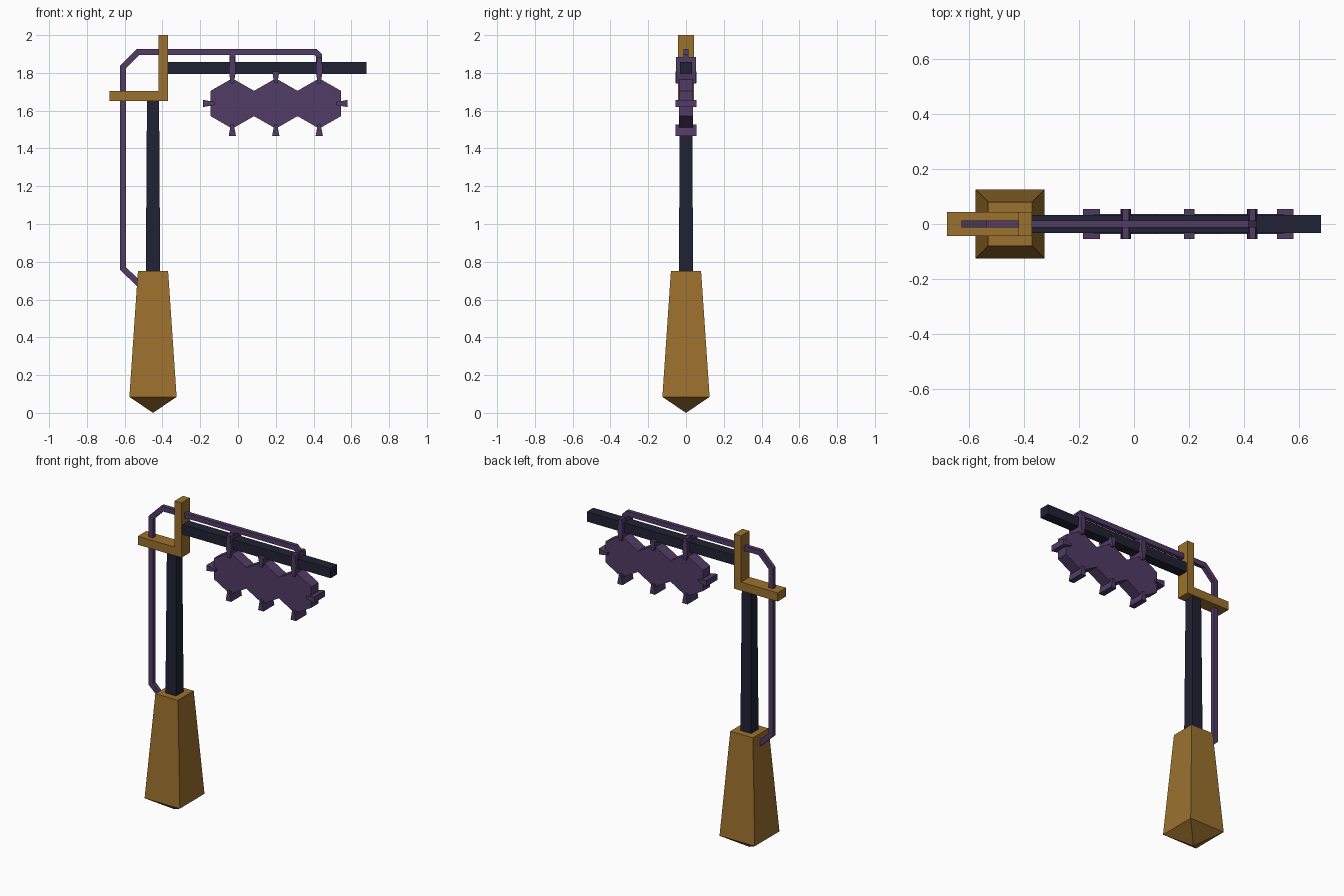
import bpy, bmesh
from mathutils import Vector

if "Cube" in bpy.data.objects:
    bpy.data.objects.remove(bpy.data.objects["Cube"])


def material(name, rgb):
    m = bpy.data.materials.new(name)
    m.diffuse_color = (*rgb, 1)
    m.use_nodes = True
    m.node_tree.nodes["Principled BSDF"].inputs["Base Color"].default_value = m.diffuse_color
    return m


GOLD = material("ochre wood", (0.33, 0.165, 0.027))
NAVY = material("dark navy", (0.015, 0.016, 0.034))
PURPLE = material("muted purple", (0.083, 0.045, 0.132))


def finish(name, bm, mat):
    bmesh.ops.recalc_face_normals(bm, faces=bm.faces)
    me = bpy.data.meshes.new(name)
    bm.to_mesh(me)
    bm.free()
    me.materials.append(mat)
    ob = bpy.data.objects.new(name, me)
    bpy.context.collection.objects.link(ob)
    return ob


def plate(name, outline, half_y, mat):
    """Extrude an x/z outline symmetrically in y."""
    bm = bmesh.new()
    f = bm.faces.new([bm.verts.new((x, -half_y, z)) for x, z in outline])
    r = bmesh.ops.extrude_face_region(bm, geom=[f])
    vs = [g for g in r["geom"] if isinstance(g, bmesh.types.BMVert)]
    bmesh.ops.translate(bm, verts=vs, vec=(0, 2 * half_y, 0))
    return finish(name, bm, mat)


def tower(name, centre, sections, mat, tip=None):
    """Stack square sections (z, half width), with an optional point below."""
    bm = bmesh.new()
    rings = [[bm.verts.new((centre + sx * h, sy * h, z))
              for sx, sy in ((-1, -1), (1, -1), (1, 1), (-1, 1))] for z, h in sections]
    for a, b in zip(rings, rings[1:]):
        for i in range(4):
            j = (i + 1) % 4
            bm.faces.new((a[i], a[j], b[j], b[i]))
    bm.faces.new(rings[-1])
    if tip is None:
        bm.faces.new(rings[0])
    else:
        t = bm.verts.new((centre, 0, tip))
        for i in range(4):
            bm.faces.new((rings[0][i], rings[0][(i + 1) % 4], t))
    return finish(name, bm, mat)


def mitred(path, w):
    """Outline of a constant-width strip along an x/z path."""
    pts = [Vector(p) for p in path]
    dirs = [(b - a).normalized() for a, b in zip(pts, pts[1:])]
    left, right = [], []
    for i, p in enumerate(pts):
        a, b = dirs[max(i - 1, 0)], dirs[min(i, len(dirs) - 1)]
        na, nb = Vector((-a.y, a.x)), Vector((-b.y, b.x))
        n = (na + nb).normalized()
        n *= w / n.dot(na)
        left.append(p + n)
        right.append(p - n)
    return left + right[::-1]


# Post: tapered foot with pointed underside, and slim pole
PX = -0.45
tower("foot", PX, [(0.085, 0.125), (0.75, 0.08)], GOLD, tip=0.0)
tower("pole", PX, [(0.74, 0.038), (1.66, 0.032)], NAVY)

# L-shaped bracket on top of the pole
plate("corner_bracket", [(-0.68, 1.65), (-0.37, 1.65), (-0.37, 2.0), (-0.42, 2.0),
                         (-0.42, 1.705), (-0.68, 1.705)], 0.043, GOLD)

# Horizontal arm
plate("arm", [(-0.38, 1.795), (0.68, 1.795), (0.68, 1.858), (-0.38, 1.858)], 0.033, NAVY)

# Cable pipe running from the foot, over the arm, to the lantern
pipe = [(-0.51, 0.67), (-0.61, 0.765), (-0.61, 1.83), (-0.53, 1.91),
        (0.41, 1.91), (0.43, 1.89), (0.43, 1.85)]
plate("cable_pipe", mitred(pipe, 0.016), 0.013, PURPLE)
plate("cable_drop", [(-0.046, 1.85), (-0.014, 1.85), (-0.014, 1.9), (-0.046, 1.9)], 0.013, PURPLE)

# Lantern body: three joined hexagons
CX, CZ, HW = (-0.03, 0.20, 0.43), 1.638, 0.115
top = [(CX[0] - HW, CZ + 0.067)]
for c in CX:
    top += [(c, CZ + 0.133), (c + HW, CZ + 0.067)]
bottom = [(x, 2 * CZ - z) for x, z in reversed(top)]
plate("lantern_body", top + bottom, 0.037, PURPLE)


# Flared fins gripping every outer point of the lantern
def fin(name, x, z, dx, dz):
    prof = [(-0.025, -0.008), (0.036, -0.019), (0.036, 0.019), (-0.025, 0.008)]
    plate(name, [(x + u * dx - v * dz, z + u * dz + v * dx) for u, v in prof], 0.055, PURPLE)


for i, c in enumerate(CX):
    fin(f"lower_fin_{i}", c, CZ - 0.135, 0, -1)
    if i == 1:
        fin("upper_fin", c, CZ + 0.133, 0, 1)
fin("left_fin", CX[0] - HW - 0.004, CZ, -1, 0)
fin("right_fin", CX[2] + HW - 0.001, CZ, 1, 0)

# Hanger straps wrapping the arm
for i, c in enumerate((CX[0], CX[2])):
    half = [(0.008, 1.745), (0.018, 1.805), (0.018, 1.825), (0.011, 1.885)]
    plate(f"hanger_strap_{i}", [(c + h, z) for h, z in half]
          + [(c - h, z) for h, z in reversed(half)], 0.054, PURPLE)
